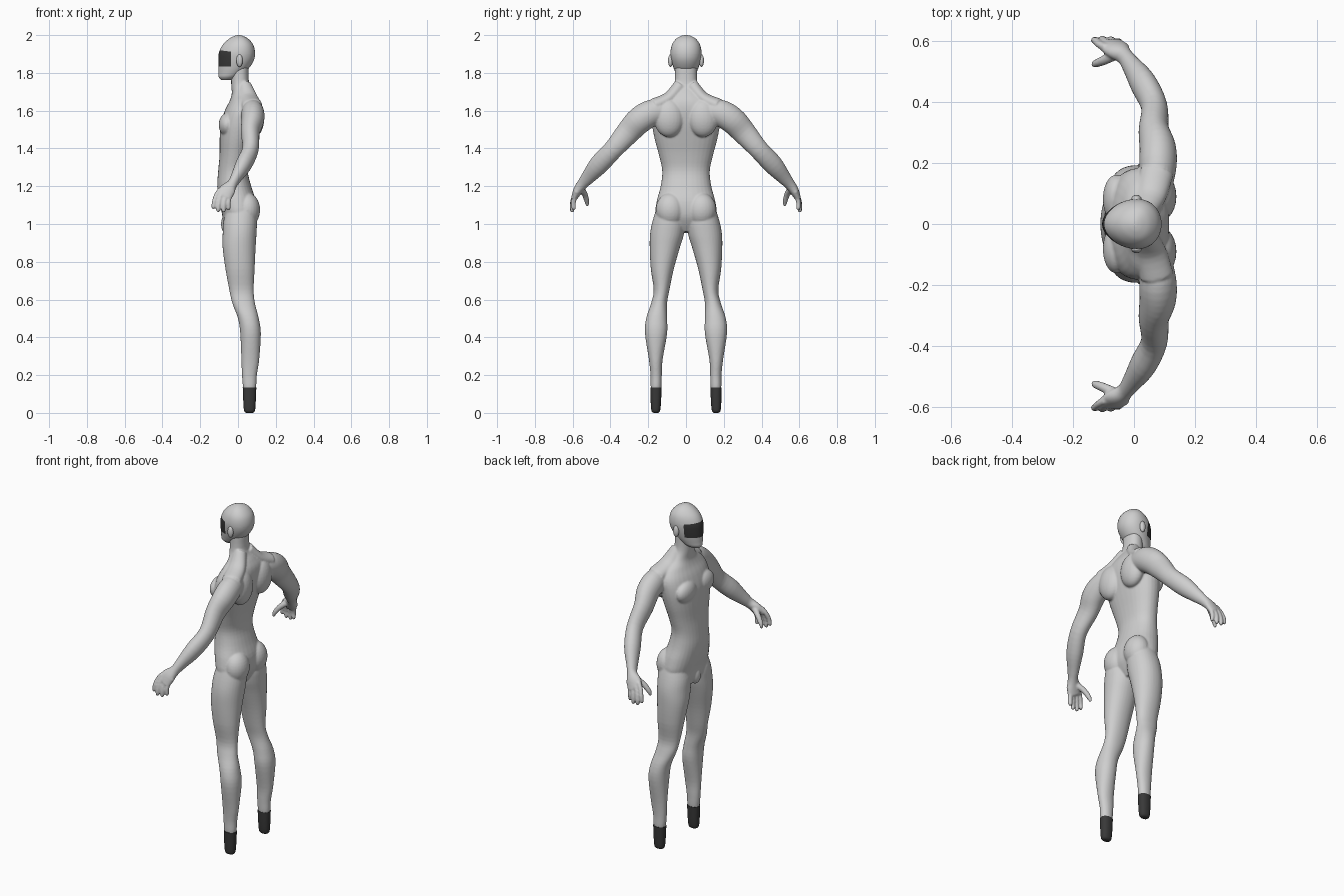
import bpy, bmesh, math
from mathutils import Vector, Matrix

if "Cube" in bpy.data.objects:
    bpy.data.objects.remove(bpy.data.objects["Cube"])


def material(name, value):
    m = bpy.data.materials.new(name)
    m.diffuse_color = (value, value, value, 1)
    m.use_nodes = True
    m.node_tree.nodes["Principled BSDF"].inputs["Base Color"].default_value = m.diffuse_color
    return m


SKIN = material("light grey", 0.62)
DARK = material("charcoal", 0.04)


def spline(keys, steps):
    """Catmull-Rom interpolation through key tuples."""
    out = []
    for i in range(len(keys) - 1):
        p = [keys[max(0, min(len(keys) - 1, i + k))] for k in (-1, 0, 1, 2)]
        for s in range(steps):
            t = s / steps
            out.append([0.5 * (2 * b + (c - a) * t + (2 * a - 5 * b + 4 * c - d) * t * t
                               + (3 * b - a - 3 * c + d) * t ** 3)
                        for a, b, c, d in zip(*p)])
    return out + [list(keys[-1])]


def loft(bm, keys, level=True, segs=32, steps=4, power=2.0, egg=0.0):
    """Skin elliptical rings (x, y, z, depth radius, side radius)."""
    pts = spline(keys, steps)
    rings = []
    for i, (x, y, z, a, b) in enumerate(pts):
        c = Vector((x, y, z))
        u, v = Vector((1, 0, 0)), Vector((0, 1, 0))
        if not level:
            n = (Vector(pts[min(i + 1, len(pts) - 1)][:3]) - Vector(pts[max(i - 1, 0)][:3])).normalized()
            u = (u - n * u.dot(n)).normalized()
            v = n.cross(u)
        ring = []
        for k in range(segs):
            t = 2 * math.pi * k / segs
            ct, st = math.cos(t), math.sin(t)
            cu = math.copysign(abs(ct) ** (2 / power), ct)
            sv = math.copysign(abs(st) ** (2 / power), st) * (1 + egg * ct)
            ring.append(bm.verts.new(c + u * (a * cu) + v * (b * sv)))
        rings.append(ring)
    for r, q in zip(rings, rings[1:]):
        for k in range(segs):
            j = (k + 1) % segs
            bm.faces.new((r[k], r[j], q[j], q[k]))
    bm.faces.new(rings[0])
    bm.faces.new(rings[-1])


def spans(rows, s=1):
    """Rows (z, front, back, inner, outer) to level ring keys."""
    return [((f + b) / 2, s * (i + o) / 2, z, (b - f) / 2, (o - i) / 2) for z, f, b, i, o in rows]


def ball(bm, centre, radii):
    bmesh.ops.create_uvsphere(bm, u_segments=24, v_segments=16, radius=1,
                              matrix=Matrix.Translation(centre) @ Matrix.Diagonal((*radii, 1)))


def finish(bm, name, *mats):
    bmesh.ops.recalc_face_normals(bm, faces=bm.faces)
    me = bpy.data.meshes.new(name)
    for f in bm.faces:
        f.smooth = True
    bm.to_mesh(me)
    bm.free()
    for m in mats:
        me.materials.append(m)
    ob = bpy.data.objects.new(name, me)
    bpy.context.collection.objects.link(ob)
    return ob


# Torso and neck
bm = bmesh.new()
torso = [(0.96, -.07, .05, .05), (1.0, -.08, .075, .11), (1.05, -.084, .095, .16),
         (1.12, -.1, .095, .155), (1.2, -.11, .07, .134), (1.28, -.105, .052, .126),
         (1.36, -.098, .062, .142), (1.45, -.097, .085, .166), (1.53, -.092, .105, .18),
         (1.6, -.07, .115, .18), (1.65, -.045, .11, .15), (1.69, -.033, .09, .095),
         (1.74, -.036, .06, .062), (1.83, -.036, .056, .058)]
loft(bm, spans([(z, f, b, -w, w) for z, f, b, w in torso]), power=2.2)
ball(bm, (-.062, 0, 1.0), (.028, .035, .05))

leg = [(1.1, -.05, .09, .04, .15), (1.02, -.076, .1, .006, .176), (.95, -.081, .098, .01, .19),
       (.87, -.081, .093, .034, .192), (.76, -.066, .088, .065, .186), (.65, -.046, .083, .088, .171),
       (.58, -.03, .09, .1, .185), (.5, 0, .11, .1, .211), (.42, .012, .121, .1, .217),
       (.28, .018, .112, .124, .196), (.2, .021, .1, .128, .188), (.14, .026, .096, .13, .187),
       (.1, .034, .086, .138, .18)]
arm = [(.075, .1, 1.6, .045, .055), (.078, .18, 1.588, .06, .07), (.078, .245, 1.55, .06, .071),
       (.065, .305, 1.487, .05, .064), (.066, .385, 1.395, .043, .052), (.03, .46, 1.315, .043, .052),
       (-.01, .52, 1.245, .03, .037), (-.03, .548, 1.212, .027, .029),
       (-.055, .57, 1.182, .042, .025), (-.078, .588, 1.145, .045, .018)]
# Knuckle and tip of each finger
fingers = [((-.113, .588, 1.155), (-.13, .601, 1.083)), ((-.09, .592, 1.15), (-.105, .604, 1.066)),
           ((-.066, .592, 1.145), (-.076, .602, 1.064)), ((-.044, .588, 1.145), (-.05, .594, 1.076))]
for s in (-1, 1):
    loft(bm, spans(leg, s), power=2.1)
    loft(bm, [(x, s * y, z, a, b) for x, y, z, a, b in arm], level=False)
    for (x, y, z), (tx, ty, tz) in fingers:
        loft(bm, [(x + .02, s * (y - .01), z + .03, .012, .012), (x, s * y, z, .013, .013),
                  ((x + tx) / 2 - .004, s * ((y + ty) / 2 + .005), (z + tz) / 2, .0125, .0125),
                  (tx, s * ty, tz + .006, .011, .011), (tx, s * ty, tz - .003, .005, .005)],
             level=False, segs=12)
    # Thumb
    loft(bm, [(-.05, s * .56, 1.195, .02, .018), (-.095, s * .537, 1.16, .016, .016),
              (-.125, s * .525, 1.12, .013, .013), (-.133, s * .522, 1.095, .007, .007)],
         level=False, segs=12)
    # Neck-to-shoulder muscle
    loft(bm, [(.035, s * .03, 1.735, .035, .035), (.055, s * .09, 1.665, .05, .035),
              (.075, s * .17, 1.625, .055, .04)], level=False)
    # Chest, shoulder blade, buttock
    ball(bm, (-.058, s * .082, 1.525), (.044, .08, .062))
    ball(bm, (.085, s * .09, 1.56), (.054, .08, .1))
    ball(bm, (.05, s * .083, 1.075), (.067, .077, .09))
body = finish(bm, "body", SKIN)
fuse = body.modifiers.new("fuse", 'REMESH')
fuse.mode, fuse.voxel_size, fuse.use_smooth_shade = 'VOXEL', 0.005, True
soft = body.modifiers.new("soften", 'SMOOTH')
soft.factor, soft.iterations = 0.5, 5

# Head with a visor cut into the face
bm = bmesh.new()
head = [(1.762, -.088, -.03, .022), (1.778, -.102, .0, .042), (1.8, -.103, .03, .054),
        (1.83, -.104, .062, .066), (1.87, -.104, .085, .077), (1.91, -.1, .09, .081),
        (1.95, -.08, .08, .073), (1.98, -.048, .055, .052), (1.995, -.02, .028, .027),
        (2.0, -.003, .01, .008)]
loft(bm, spans([(z, f, b, -w, w) for z, f, b, w in head]), segs=48, egg=.16)
for co, no in (((0, 0, 1.833), (0, 0, 1)), ((0, 0, 1.908), (.12, 0, 1)), ((-.036, 0, 0), (1, 0, 0))):
    bmesh.ops.bisect_plane(bm, geom=bm.verts[:] + bm.edges[:] + bm.faces[:],
                           plane_co=co, plane_no=no)
for f in bm.faces:
    c = f.calc_center_median()
    if c.x < -.036 and c.z > 1.833 and c.z + .12 * c.x < 1.908:
        f.material_index = 1
finish(bm, "head", SKIN, DARK)

# Ears and boots
boot = [(.135, .025, .097, .129, .189), (.06, .028, .094, .132, .187),
        (.018, .031, .091, .136, .184), (.005, .036, .086, .141, .179), (0, .044, .078, .148, .172)]
for s, side in ((-1, "left"), (1, "right")):
    bm = bmesh.new()
    ball(bm, (.008, s * .082, 1.865), (.017, .013, .033))
    finish(bm, side + "_ear", SKIN)
    bm = bmesh.new()
    loft(bm, spans(boot, s), power=2.3)
    ob = finish(bm, side + "_boot", DARK)
    for p in ob.data.polygons:
        p.use_smooth = abs(p.normal.z) < .95
